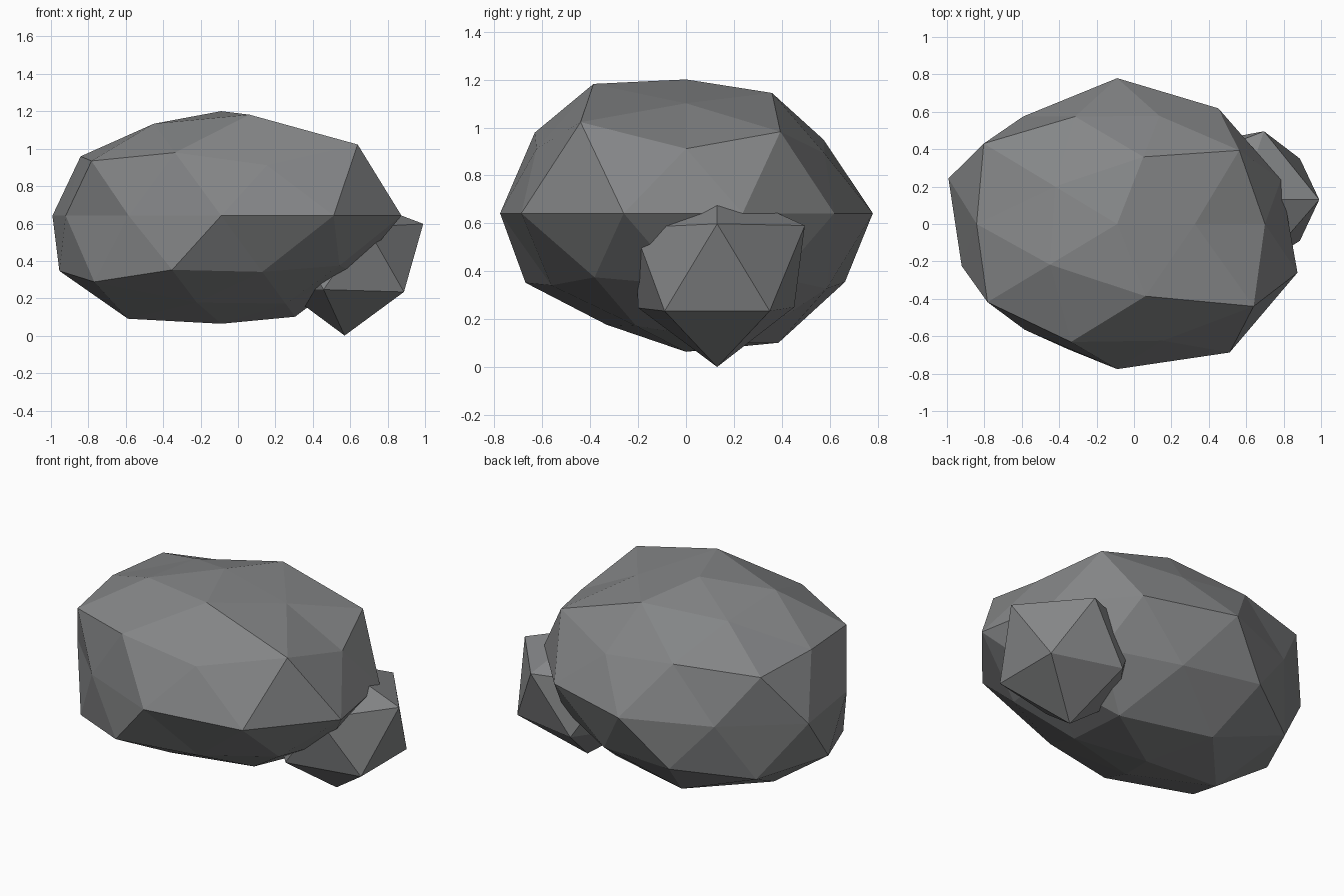
import bpy, bmesh, math

if "Cube" in bpy.data.objects:
    bpy.data.objects.remove(bpy.data.objects["Cube"])

stone = bpy.data.materials.new("stone_grey")
stone.diffuse_color = (0.235, 0.24, 0.245, 1)
stone.use_nodes = True
stone.node_tree.nodes["Principled BSDF"].inputs["Base Color"].default_value = stone.diffuse_color


def make_rock(name, detail, centre, size, bumps):
    """Squashed icosphere; bumps push each corner in or out, ring by ring from the top."""
    bm = bmesh.new()
    bmesh.ops.create_icosphere(bm, subdivisions=detail, radius=1)

    def ring_order(v):
        angle = round(math.atan2(v.co.y, v.co.x), 3) % round(math.tau, 3)
        return (-round(v.co.z, 2), angle)

    for v, bump in zip(sorted(bm.verts, key=ring_order), bumps):
        v.co = [c + d * s * bump for c, d, s in zip(centre, v.co, size)]
    mesh = bpy.data.meshes.new(name)
    bm.to_mesh(mesh)
    bm.free()
    mesh.materials.append(stone)
    obj = bpy.data.objects.new(name, mesh)
    bpy.context.collection.objects.link(obj)
    return obj


# Main boulder
make_rock("boulder", 2, (-0.09, 0, 0.642), (0.93, 0.772, 0.635), [
    0.88,                                                        # top
    0.85, 0.93, 0.84, 0.91, 1.0,
    1.02, 0.92, 0.95, 1.01, 1.14,
    0.95, 0.88, 1.06, 1.03, 0.95,
    0.99, 0.99, 1.01, 0.92, 1.02, 0.94, 0.905, 1.005, 1.10, 1.09,  # middle
    0.95, 1.01, 1.04, 1.02, 0.94,
    0.90, 0.94, 1.03, 1.06, 0.90,
    1.0, 1.0, 1.02, 0.86, 0.87,
    0.91,                                                        # bottom
])

# Small rock tucked under the right side
make_rock("small_rock", 1, (0.57, 0.13, 0.41), (0.452, 0.43, 0.405), [
    0.86,
    1.04, 1.0, 0.90, 0.90, 0.95,
    0.97, 0.88, 0.85, 0.90, 0.97,
    1.01,
])
